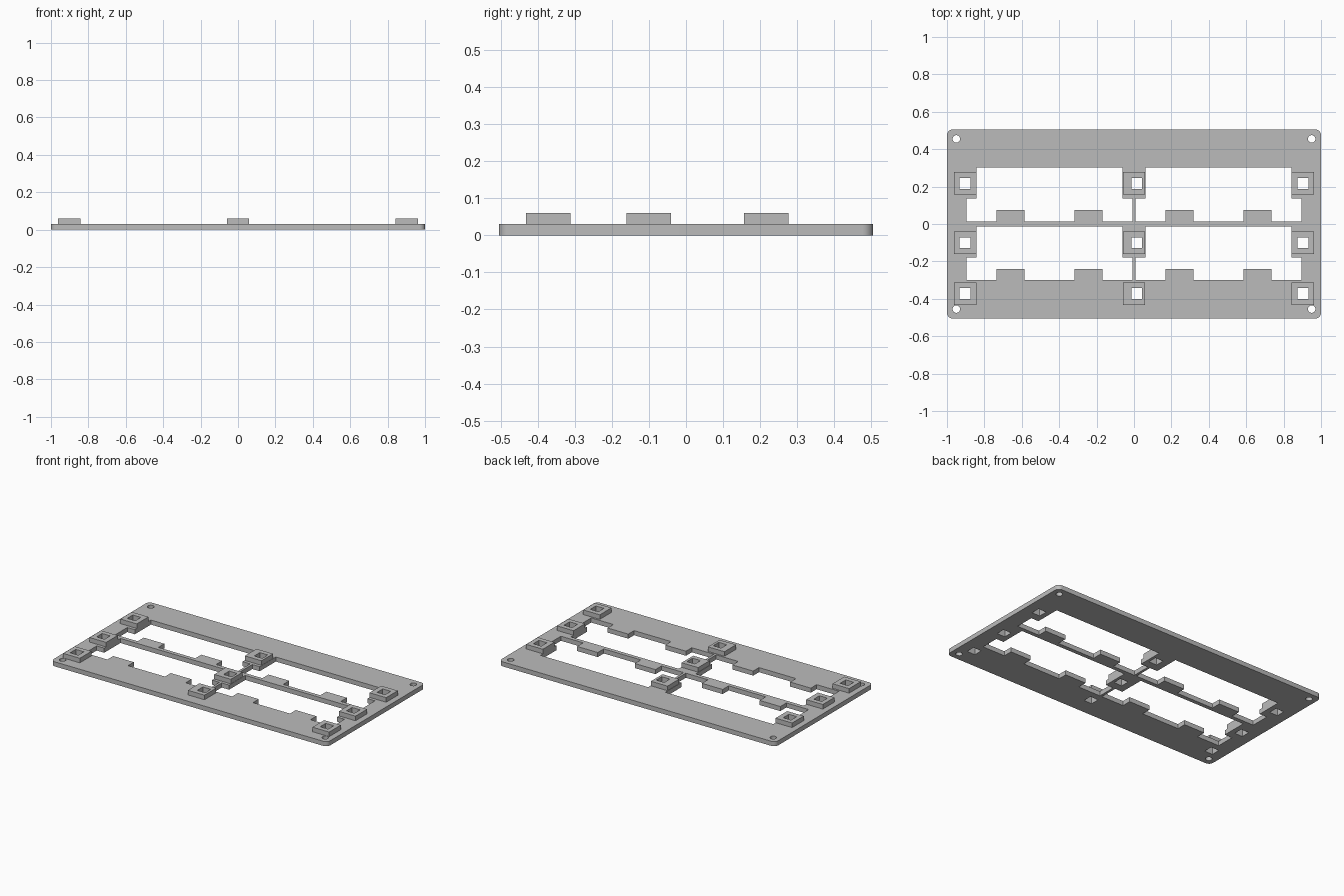
import bpy
from math import sin, cos, pi

cube = bpy.data.objects.get("Cube")
if cube:
    bpy.data.objects.remove(cube, do_unlink=True)

grey = bpy.data.materials.new("plain grey")
grey.use_nodes = True
colour = (0.5, 0.5, 0.5, 1)
grey.diffuse_color = colour
grey.node_tree.nodes["Principled BSDF"].inputs["Base Color"].default_value = colour

THICK = 0.03
HALF_Y = 0.505


def rect(x, y, hx, hy):
    return [(x - hx, y - hy), (x + hx, y - hy), (x + hx, y + hy), (x - hx, y + hy)]


def arc(x, y, r, start, sweep, steps):
    return [(x + r * cos(start + sweep * i / steps), y + r * sin(start + sweep * i / steps))
            for i in range(steps + 1)]


def slab(name, outlines, z):
    """Extrude an outline with holes into a flat slab standing on z."""
    curve = bpy.data.curves.new(name, "CURVE")
    curve.dimensions = "2D"
    curve.fill_mode = "BOTH"
    curve.extrude = THICK / 2
    for points in outlines:
        spline = curve.splines.new("POLY")
        spline.points.add(len(points) - 1)
        for p, (x, y) in zip(spline.points, points):
            p.co = (x, y, 0, 1)
        spline.use_cyclic_u = True
    obj = bpy.data.objects.new(name, curve)
    bpy.context.collection.objects.link(obj)
    obj.location.z = z + THICK / 2
    bpy.ops.object.select_all(action="DESELECT")
    obj.select_set(True)
    bpy.context.view_layer.objects.active = obj
    bpy.ops.object.convert(target="MESH")
    obj = bpy.context.object
    obj.data.materials.clear()
    obj.data.materials.append(grey)
    bpy.ops.object.shade_smooth_by_angle(angle=pi / 6)
    return obj


def window(side, top, step, bottom, tab_top):
    """Window on one side, with boss lugs above and two tabs below."""
    pts = [(0.062, top), (0.842, top), (0.842, step), (0.896, step), (0.896, bottom)]
    for outer, inner in ((0.735, 0.586), (0.318, 0.168)):
        pts += [(outer, bottom), (outer, tab_top), (inner, tab_top), (inner, bottom)]
    pts += [(0.008, bottom), (0.008, step), (0.062, step)]
    return [(side * x, y) for x, y in pts]


# Boss centres and the centres of their square holes
bosses = [(x, hole_x, y)
          for x, hole_x in ((-0.902, -0.904), (0, 0.0145), (0.902, 0.904))
          for y in (0.217, -0.1, -0.372)]

# Base plate: rounded outline, windows, screw holes, square holes
radius = 0.03
outline = []
for i, (sx, sy) in enumerate(((1, 1), (-1, 1), (-1, -1), (1, -1))):
    outline += arc(sx * (1 - radius), sy * (HALF_Y - radius), radius, i * pi / 2, pi / 2, 8)
loops = [outline]
for side in (-1, 1):
    loops.append(window(side, 0.302, 0.136, 0.013, 0.075))
    loops.append(window(side, -0.013, -0.18, -0.3, -0.24))
    for sy in (-1, 1):
        loops.append(arc(side * 0.95, sy * 0.455, 0.02, 0, 2 * pi, 24)[:-1])
loops += [rect(hx, y, 0.029, 0.029) for x, hx, y in bosses]
slab("base_plate", loops, 0)

# Raised square bosses
for n, (x, hx, y) in enumerate(bosses, 1):
    slab(f"boss_{n}", [rect(x, y, 0.06, 0.06), rect(hx, y, 0.029, 0.029)], THICK)
